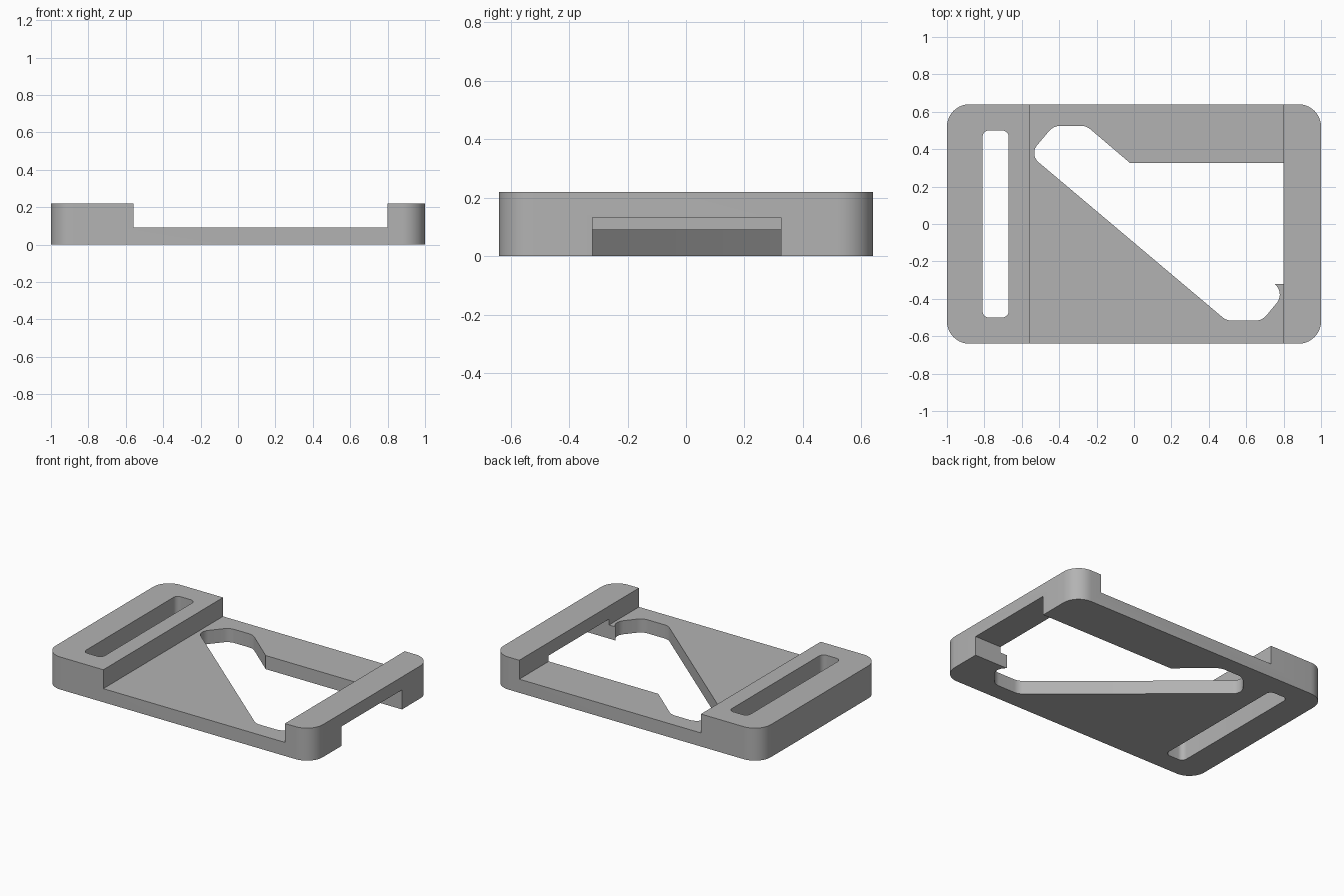
import bpy, bmesh, math
from mathutils import Vector

if "Cube" in bpy.data.objects:
    bpy.data.objects.remove(bpy.data.objects["Cube"], do_unlink=True)

grey = bpy.data.materials.new("plain grey")
colour = (0.45, 0.45, 0.45, 1)
grey.diffuse_color = colour
grey.use_nodes = True
grey.node_tree.nodes["Principled BSDF"].inputs["Base Color"].default_value = colour


def rounded(corners, steps=10):
    """Outline from (x, y, radius) corners, with tangent arcs."""
    out = []
    for i, (x, y, r) in enumerate(corners):
        p = Vector((x, y))
        if r == 0:
            out.append(p)
            continue
        a = (Vector(corners[i - 1][:2]) - p).normalized()
        b = (Vector(corners[(i + 1) % len(corners)][:2]) - p).normalized()
        half = a.angle(b) / 2
        centre = p + (a + b).normalized() * r / math.sin(half)
        start = p + a * r / math.tan(half) - centre
        end = p + b * r / math.tan(half) - centre
        turn = math.pi - 2 * half
        for k in range(steps + 1):
            t = k / steps
            out.append(centre + (start * math.sin((1 - t) * turn)
                                 + end * math.sin(t * turn)) / math.sin(turn))
    return out


def box(x0, x1, y0, y1, r=0):
    return [(x0, y0, r), (x1, y0, r), (x1, y1, r), (x0, y1, r)]


def prism(name, corners, z0, z1):
    bm = bmesh.new()
    base = bm.faces.new([bm.verts.new((p.x, p.y, z0)) for p in rounded(corners)])
    top = bmesh.ops.extrude_face_region(bm, geom=[base])["geom"]
    bmesh.ops.translate(bm, vec=(0, 0, z1 - z0),
                        verts=[v for v in top if isinstance(v, bmesh.types.BMVert)])
    bmesh.ops.recalc_face_normals(bm, faces=bm.faces)
    mesh = bpy.data.meshes.new(name)
    bm.to_mesh(mesh)
    bm.free()
    mesh.materials.append(grey)
    obj = bpy.data.objects.new(name, mesh)
    bpy.context.collection.objects.link(obj)
    return obj


# Rounded block with raised end bars
body = prism("buckle_body", box(-1, 1, -0.64, 0.64, 0.12), 0, 0.22)

# Lowered middle, strap slot, and the window that runs out under the right bar
window = [(-0.56, 0.372, 0.065), (0.495, -0.517, 0.08), (0.685, -0.517, 0.08),
          (0.808, -0.368, 0.07), (0.75, -0.32, 0), (1.2, -0.32, 0), (1.2, 0.325, 0),
          (-0.02, 0.325, 0), (-0.255, 0.525, 0.08), (-0.43, 0.525, 0.08)]
cutters = [
    prism("middle_cutter", box(-0.56, 0.8, -1, 1), 0.092, 0.5),
    prism("slot_cutter", box(-0.81, -0.67, -0.5, 0.5, 0.035), -0.3, 0.5),
    prism("window_cutter", window, -0.3, 0.132),
]
for cutter in cutters:
    cutter.hide_render = True
    cut = body.modifiers.new(cutter.name, "BOOLEAN")
    cut.operation = "DIFFERENCE"
    cut.solver = "EXACT"
    cut.object = cutter

# Bake the cuts and drop the cutters
bpy.context.view_layer.update()
graph = bpy.context.evaluated_depsgraph_get()
baked = bpy.data.meshes.new_from_object(body.evaluated_get(graph))
body.modifiers.clear()
body.data = baked
for cutter in cutters:
    bpy.data.objects.remove(cutter, do_unlink=True)

bpy.ops.object.select_all(action="DESELECT")
body.select_set(True)
bpy.context.view_layer.objects.active = body
bpy.ops.object.shade_smooth_by_angle(angle=math.radians(30))
